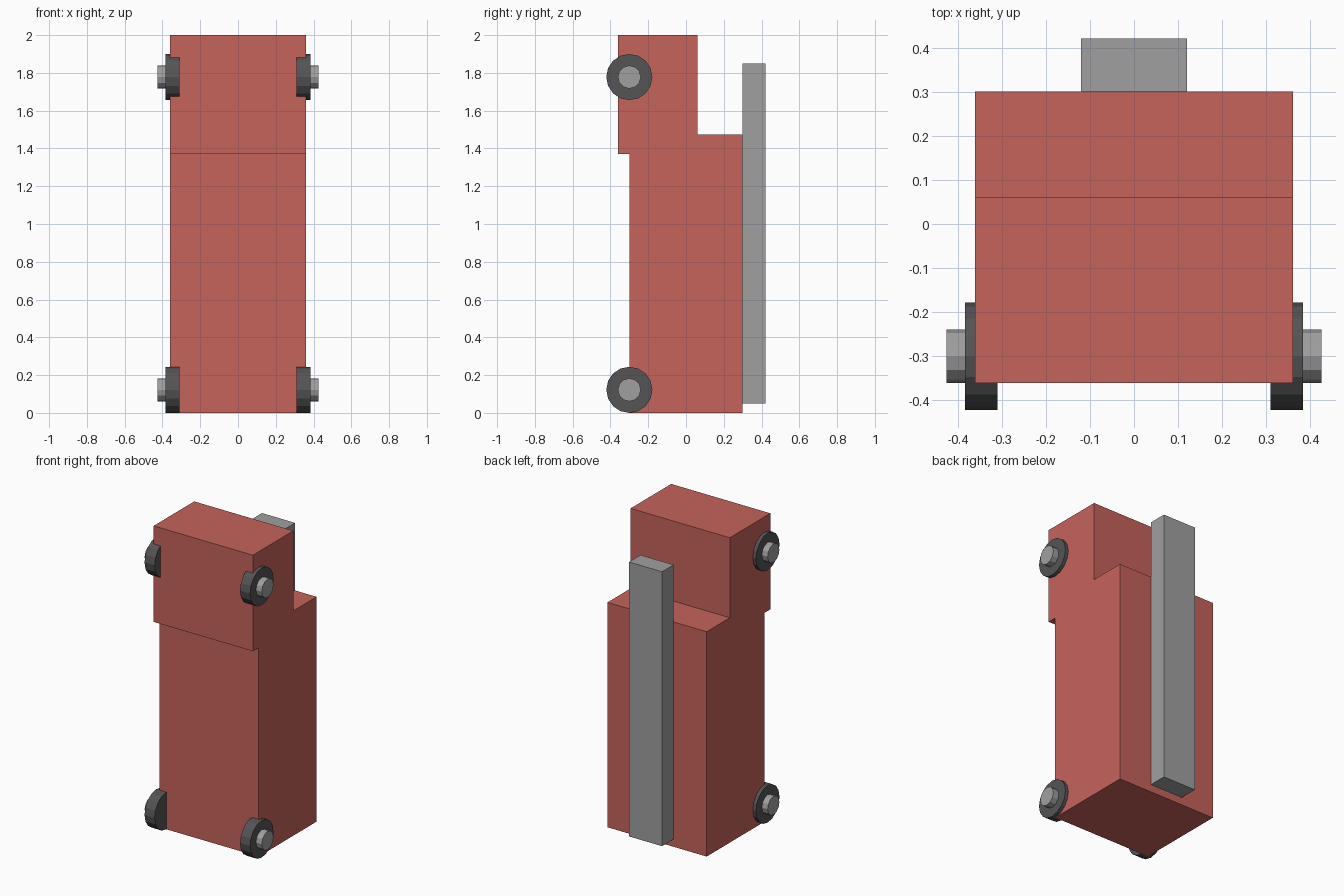
import bpy, bmesh, math
from mathutils import Matrix

if "Cube" in bpy.data.objects:
    bpy.data.objects.remove(bpy.data.objects["Cube"])


def material(name, rgb):
    m = bpy.data.materials.new(name)
    m.diffuse_color = (*rgb, 1)
    m.use_nodes = True
    m.node_tree.nodes["Principled BSDF"].inputs["Base Color"].default_value = m.diffuse_color
    return m


RED = material("red_paint", (0.56, 0.125, 0.105))
GREY = material("mid_grey", (0.35, 0.35, 0.35))
DARK = material("dark_grey", (0.09, 0.09, 0.09))


def finish(bm, name, mat):
    bmesh.ops.recalc_face_normals(bm, faces=bm.faces)
    me = bpy.data.meshes.new(name)
    bm.to_mesh(me)
    bm.free()
    me.materials.append(mat)
    ob = bpy.data.objects.new(name, me)
    bpy.context.collection.objects.link(ob)


def extrude_profile(name, profile, half_width, mat):
    """Side outline (y, z) extruded across x."""
    bm = bmesh.new()
    face = bm.faces.new([bm.verts.new((-half_width, y, z)) for y, z in profile])
    ext = bmesh.ops.extrude_face_region(bm, geom=[face])["geom"]
    verts = [v for v in ext if isinstance(v, bmesh.types.BMVert)]
    bmesh.ops.translate(bm, verts=verts, vec=(2 * half_width, 0, 0))
    finish(bm, name, mat)


def disc(name, x0, x1, y, z, radius, sides, mat):
    """Cylinder along x between x0 and x1."""
    bm = bmesh.new()
    mtx = (Matrix.Translation(((x0 + x1) / 2, y, z))
           @ Matrix.Rotation(math.pi / 2, 4, 'Y'))
    bmesh.ops.create_cone(bm, cap_ends=True, segments=sides, radius1=radius,
                          radius2=radius, depth=abs(x1 - x0), matrix=mtx)
    finish(bm, name, mat)


# Stepped body with the overhanging upper block
extrude_profile("body", [(-0.30, 0), (0.30, 0), (0.30, 1.475), (0.06, 1.475),
                         (0.06, 2.0), (-0.36, 2.0), (-0.36, 1.37), (-0.30, 1.37)],
                0.36, RED)

# Long bar on the back
extrude_profile("back_bar", [(0.30, 0.05), (0.42, 0.05), (0.42, 1.85), (0.30, 1.85)],
                0.12, GREY)

# Four wheels with hubs
for level, z in (("lower", 0.122), ("upper", 1.778)):
    for side, s in (("right", 1), ("left", -1)):
        disc(f"{level}_{side}_wheel", s * 0.31, s * 0.383, -0.30, z, 0.122, 16, DARK)
        disc(f"{level}_{side}_hub", s * 0.36, s * 0.425, -0.30, z, 0.061, 12, GREY)
